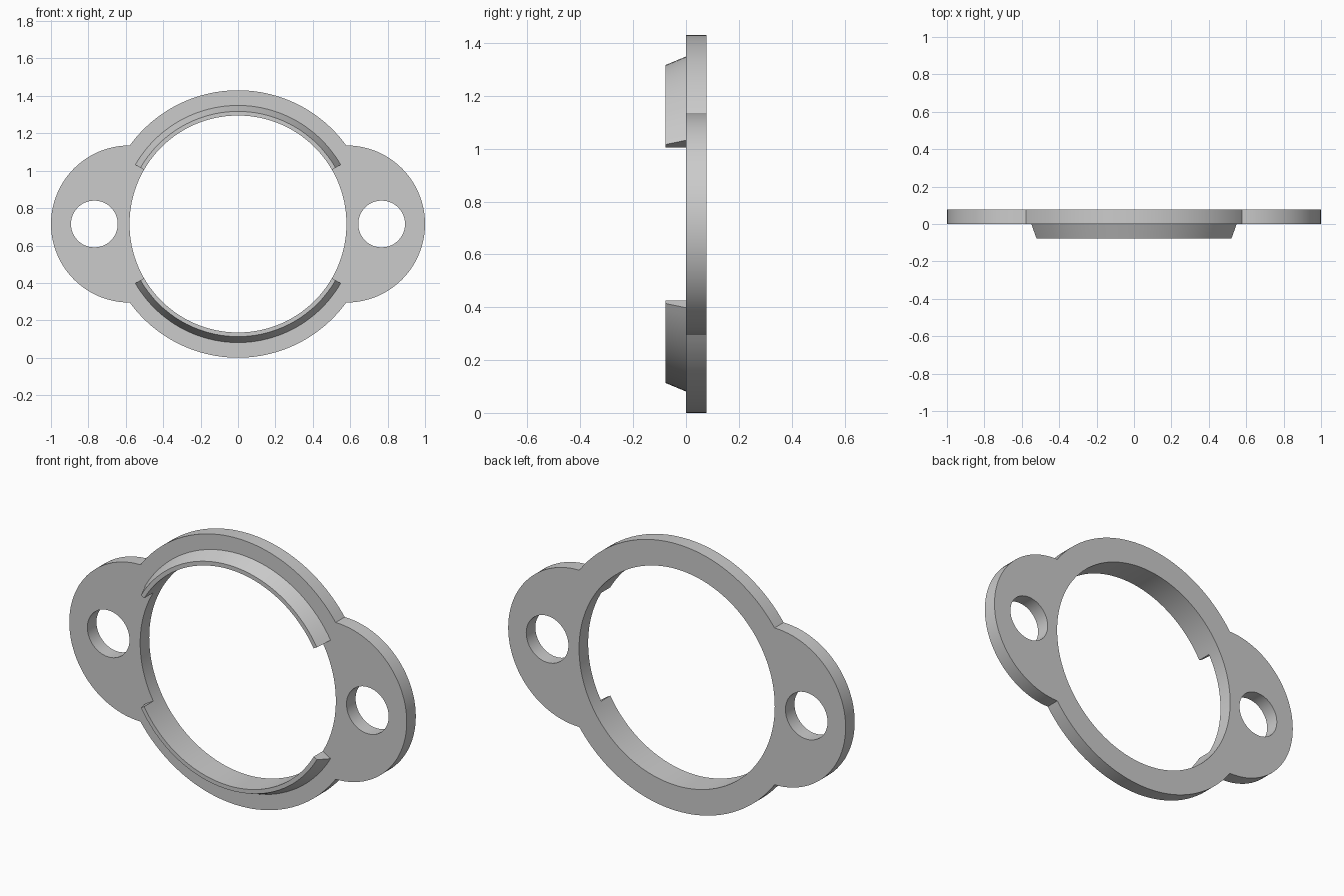
import bpy, bmesh
from math import sin, cos, acos, atan2, radians, tau, pi
from mathutils import Vector

cube = bpy.data.objects.get("Cube")
if cube:
    bpy.data.objects.remove(cube, do_unlink=True)

RING, BORE, LOBE, BOLT = 0.715, 0.58, 0.42, 0.125   # radii
LOBE_X, BOLT_X = 0.58, 0.768                        # centre offsets
DEPTH, CENTRE_Z = 0.077, 0.715

grey = bpy.data.materials.new("grey_metal")
grey.use_nodes = True
grey.diffuse_color = (0.6, 0.6, 0.6, 1)
grey.node_tree.nodes["Principled BSDF"].inputs["Base Color"].default_value = (0.6, 0.6, 0.6, 1)


def arc(cx, r, start, end, steps):
    """Points (x, z) along an arc centred on the bore axis height."""
    angles = [start + (end - start) * i / steps for i in range(steps + 1)]
    return [(cx + r * cos(a), CENTRE_Z + r * sin(a)) for a in angles]


def finish(bm, name):
    bmesh.ops.recalc_face_normals(bm, faces=bm.faces)
    mesh = bpy.data.meshes.new(name)
    bm.to_mesh(mesh)
    bm.free()
    mesh.materials.append(grey)
    obj = bpy.data.objects.new(name, mesh)
    bpy.context.collection.objects.link(obj)
    bpy.ops.object.select_all(action="DESELECT")
    obj.select_set(True)
    bpy.context.view_layer.objects.active = obj
    bpy.ops.object.shade_smooth_by_angle(angle=radians(30))


# Flange plate: ring with two round ears, a bore and two bolt holes
meet_x = (LOBE_X**2 + RING**2 - LOBE**2) / (2 * LOBE_X)
ring_a = acos(meet_x / RING)
lobe_a = atan2(RING * sin(ring_a), meet_x - LOBE_X)
outline = (arc(LOBE_X, LOBE, -lobe_a, lobe_a, 48)[:-1]
           + arc(0, RING, ring_a, pi - ring_a, 48)[:-1]
           + arc(-LOBE_X, LOBE, pi - lobe_a, pi + lobe_a, 48)[:-1]
           + arc(0, RING, pi + ring_a, tau - ring_a, 48)[:-1])
loops = [outline, arc(0, BORE, 0, tau, 120)[:-1]]
loops += [arc(s * BOLT_X, BOLT, 0, tau, 48)[:-1] for s in (-1, 1)]

bm = bmesh.new()
for loop in loops:
    verts = [bm.verts.new((x, 0, z)) for x, z in loop]
    for a, b in zip(verts, verts[1:] + verts[:1]):
        bm.edges.new((a, b))
bmesh.ops.triangle_fill(bm, use_beauty=True, edges=bm.edges[:], normal=Vector((0, -1, 0)))
back = bmesh.ops.extrude_face_region(bm, geom=bm.faces[:], use_keep_orig=True)
bmesh.ops.translate(bm, vec=(0, DEPTH, 0),
                    verts=[g for g in back["geom"] if isinstance(g, bmesh.types.BMVert)])
finish(bm, "flange_plate")

# Raised lips: arcs with a straight bore side and a tapered outer side
profile = [(BORE, 0), (BORE, -DEPTH), (0.602, -DEPTH), (0.634, 0)]
for name, start in (("upper_lip", 30), ("lower_lip", 210)):
    bm = bmesh.new()
    rails = []
    for r, y in profile:
        points = arc(0, r, radians(start), radians(start + 120), 40)
        rails.append([bm.verts.new((x, y, z)) for x, z in points])
    for p, q in zip(rails, rails[1:] + rails[:1]):
        for i in range(len(p) - 1):
            bm.faces.new((p[i], p[i + 1], q[i + 1], q[i]))
    for end in (0, -1):
        bm.faces.new([rail[end] for rail in rails])
    finish(bm, name)
